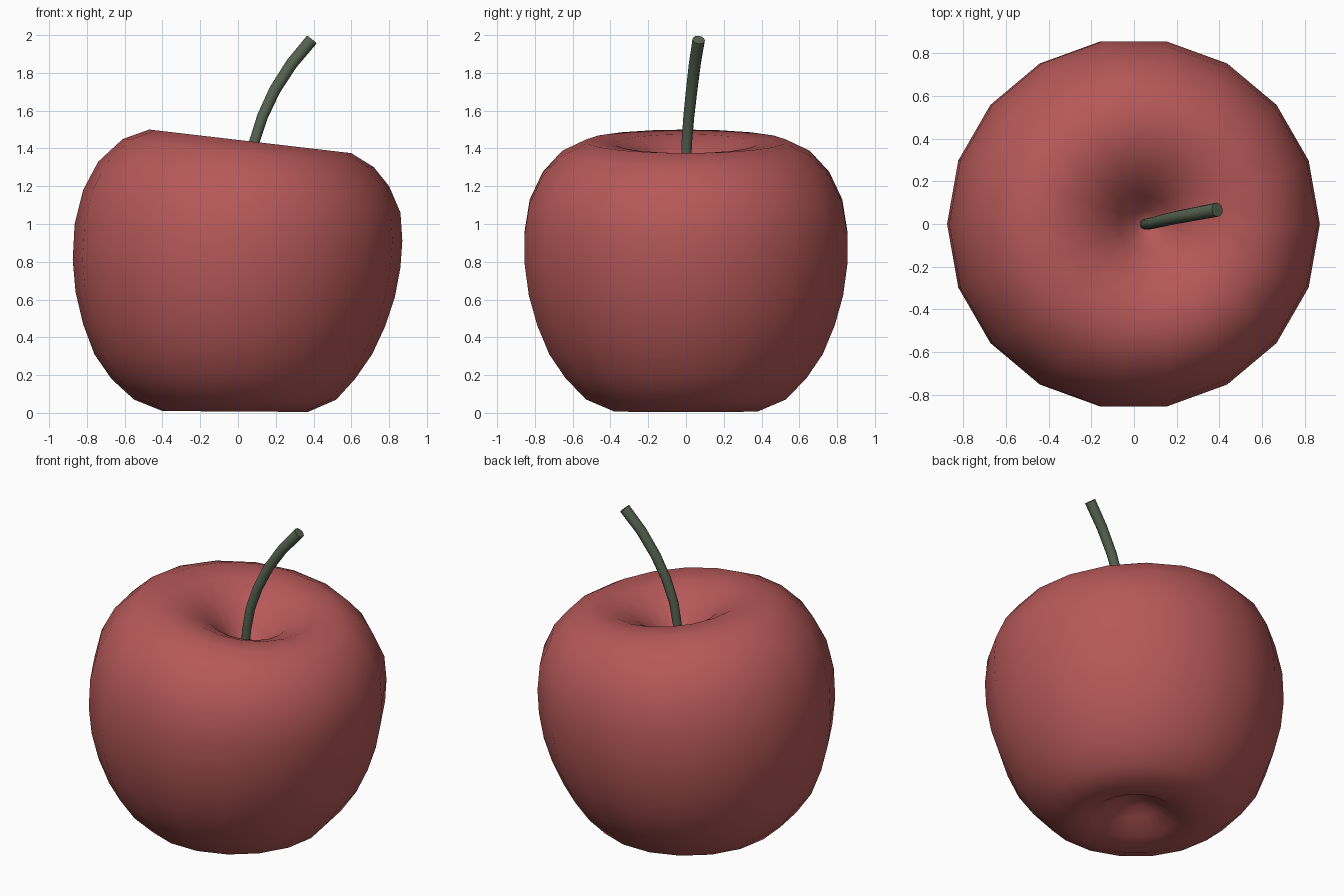
import bpy, bmesh, math
from mathutils import Vector

if "Cube" in bpy.data.objects:
    bpy.data.objects.remove(bpy.data.objects["Cube"])


def material(name, rgb):
    m = bpy.data.materials.new(name)
    m.diffuse_color = (*rgb, 1)
    m.use_nodes = True
    m.node_tree.nodes["Principled BSDF"].inputs["Base Color"].default_value = m.diffuse_color
    return m


def finish(name, bm, mat, sharp_angle):
    bmesh.ops.recalc_face_normals(bm, faces=bm.faces[:])
    for f in bm.faces:
        f.smooth = True
    for e in bm.edges:
        if len(e.link_faces) == 2 and e.calc_face_angle() > sharp_angle:
            e.smooth = False
    me = bpy.data.meshes.new(name)
    bm.to_mesh(me)
    bm.free()
    me.materials.append(mat)
    ob = bpy.data.objects.new(name, me)
    bpy.context.collection.objects.link(ob)
    return ob


def bridge(bm, a, b):
    n = len(a)
    for i in range(n):
        j = (i + 1) % n
        bm.faces.new((a[i], a[j], b[j], b[i]))


def fan(bm, ring, point):
    c = bm.verts.new(point)
    n = len(ring)
    for i in range(n):
        bm.faces.new((ring[i], ring[(i + 1) % n], c))


# apple body: tilted rings given as left x, left z, right x, right z
RINGS = [
    (-.07, .135, .07, .135), (-.14, .10, .14, .10), (-.25, .035, .24, .035),
    (-.40, .01, .37, .005), (-.55, .07, .52, .07), (-.67, .18, .62, .18),
    (-.76, .31, .71, .31), (-.82, .47, .78, .46), (-.86, .64, .83, .61),
    (-.875, .81, .86, .77), (-.865, 1.0, .87, .91), (-.82, 1.18, .86, 1.06),
    (-.74, 1.33, .80, 1.20), (-.61, 1.45, .72, 1.30), (-.47, 1.50, .60, 1.375),
    (-.31, 1.475, .45, 1.375), (-.17, 1.39, .30, 1.32), (-.07, 1.27, .185, 1.23),
    (0.0, 1.17, .12, 1.15),
]
SIDES = 18
bm = bmesh.new()
rings = []
for xl, zl, xr, zr in RINGS:
    cx, cz, r, t = (xl + xr) / 2, (zl + zr) / 2, (xr - xl) / 2, (zr - zl) / 2
    rings.append([bm.verts.new((cx + r * math.cos(a), r * math.sin(a), cz + t * math.cos(a)))
                  for a in (math.tau * i / SIDES for i in range(SIDES))])
for a, b in zip(rings, rings[1:]):
    bridge(bm, a, b)
fan(bm, rings[0], (0, 0, .145))
fan(bm, rings[-1], (.06, 0, 1.13))
finish("apple_body", bm, material("apple red", (.47, .098, .098)), math.radians(180))

# stem: curved tapered tube with a flat cut end
PATH = [Vector(p) for p in (
    (.05, 0, 1.10), (.06, 0, 1.28), (.085, .004, 1.43), (.13, .015, 1.57),
    (.195, .03, 1.71), (.285, .047, 1.85), (.39, .067, 1.975))]
bm = bmesh.new()
tube = []
for i, p in enumerate(PATH):
    d = (PATH[min(i + 1, len(PATH) - 1)] - PATH[max(i - 1, 0)]).normalized()
    u = Vector((0, 1, 0)).cross(d).normalized()
    v = d.cross(u)
    r = .025 + .008 * i / (len(PATH) - 1)
    tube.append([bm.verts.new(p + r * (u * math.cos(a) + v * math.sin(a)))
                 for a in (math.tau * k / 12 for k in range(12))])
for a, b in zip(tube, tube[1:]):
    bridge(bm, a, b)
bm.faces.new(tube[0])
bm.faces.new(tube[-1])
finish("stem", bm, material("stem green", (.092, .125, .08)), math.radians(50))
